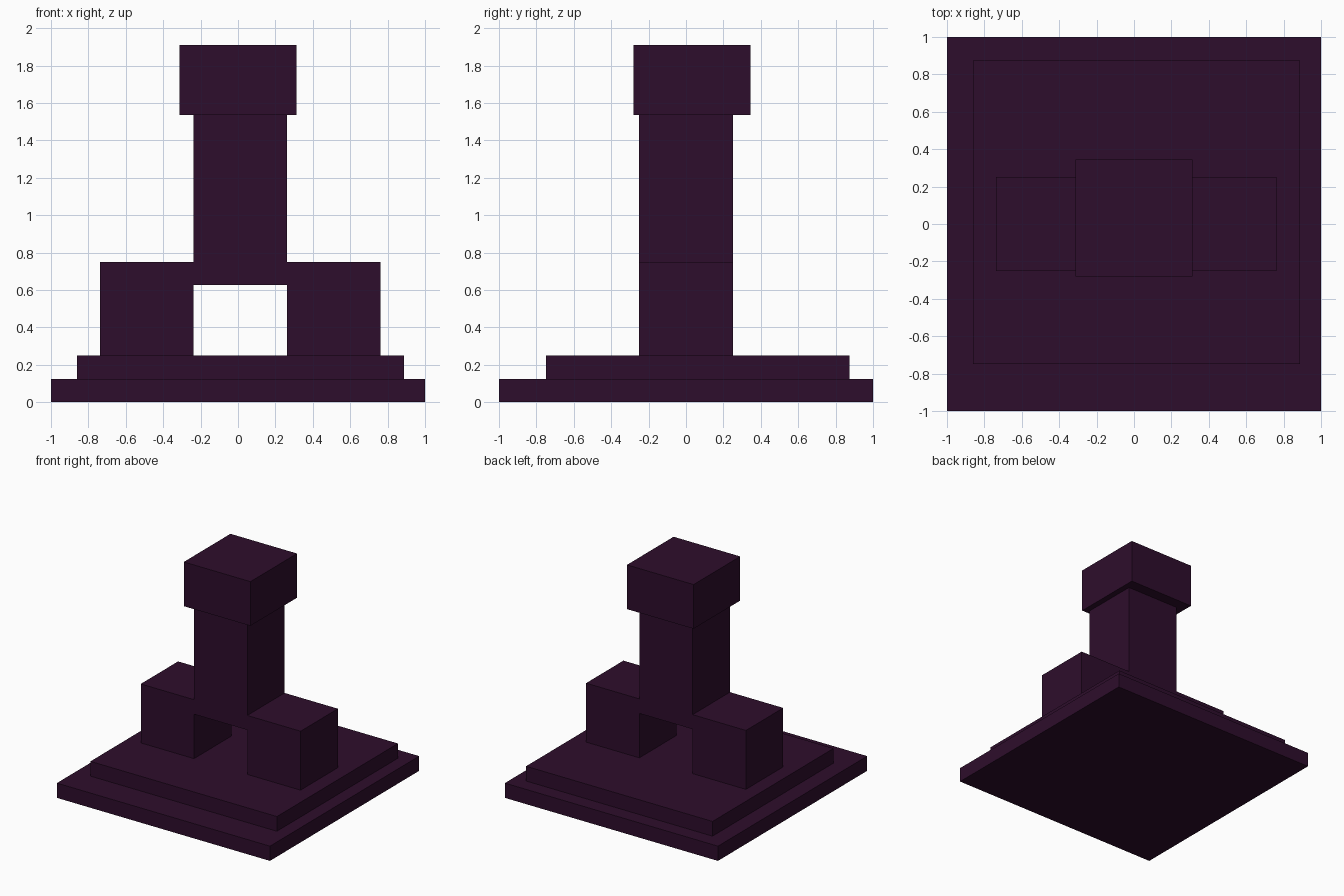
import bpy
import bmesh
from mathutils import Vector

if "Cube" in bpy.data.objects:
    bpy.data.objects.remove(bpy.data.objects["Cube"])

purple = bpy.data.materials.new("dark_purple")
purple.diffuse_color = (0.027, 0.004, 0.025, 1.0)
purple.use_nodes = True
purple.node_tree.nodes["Principled BSDF"].inputs["Base Color"].default_value = purple.diffuse_color


def box(name, low, high):
    """Axis-aligned block between two opposite corners."""
    low, high = Vector(low), Vector(high)
    bm = bmesh.new()
    bmesh.ops.create_cube(bm, size=1)
    bmesh.ops.scale(bm, vec=high - low, verts=bm.verts)
    mesh = bpy.data.meshes.new(name)
    bm.to_mesh(mesh)
    bm.free()
    mesh.materials.append(purple)
    obj = bpy.data.objects.new(name, mesh)
    obj.location = (low + high) / 2
    bpy.context.collection.objects.link(obj)
    return obj


# Stepped plinth
box("plinth_lower", (-1, -1, 0), (1, 1, 0.125))
box("plinth_upper", (-0.8615, -0.7475, 0.125), (0.8885, 0.875, 0.25))

# Two feet either side of the body
centre_x = 0.0125
for name, side in (("left_foot", -1), ("right_foot", 1)):
    x = centre_x + side * 0.5
    box(name, (x - 0.25, -0.25, 0.25), (x + 0.25, 0.25, 0.75))

# Body bridging the feet, and the wider head
box("body", (centre_x - 0.25, -0.25, 0.627), (centre_x + 0.25, 0.25, 1.535))
box("head", (-0.3125, -0.28, 1.535), (0.3125, 0.345, 1.91))
